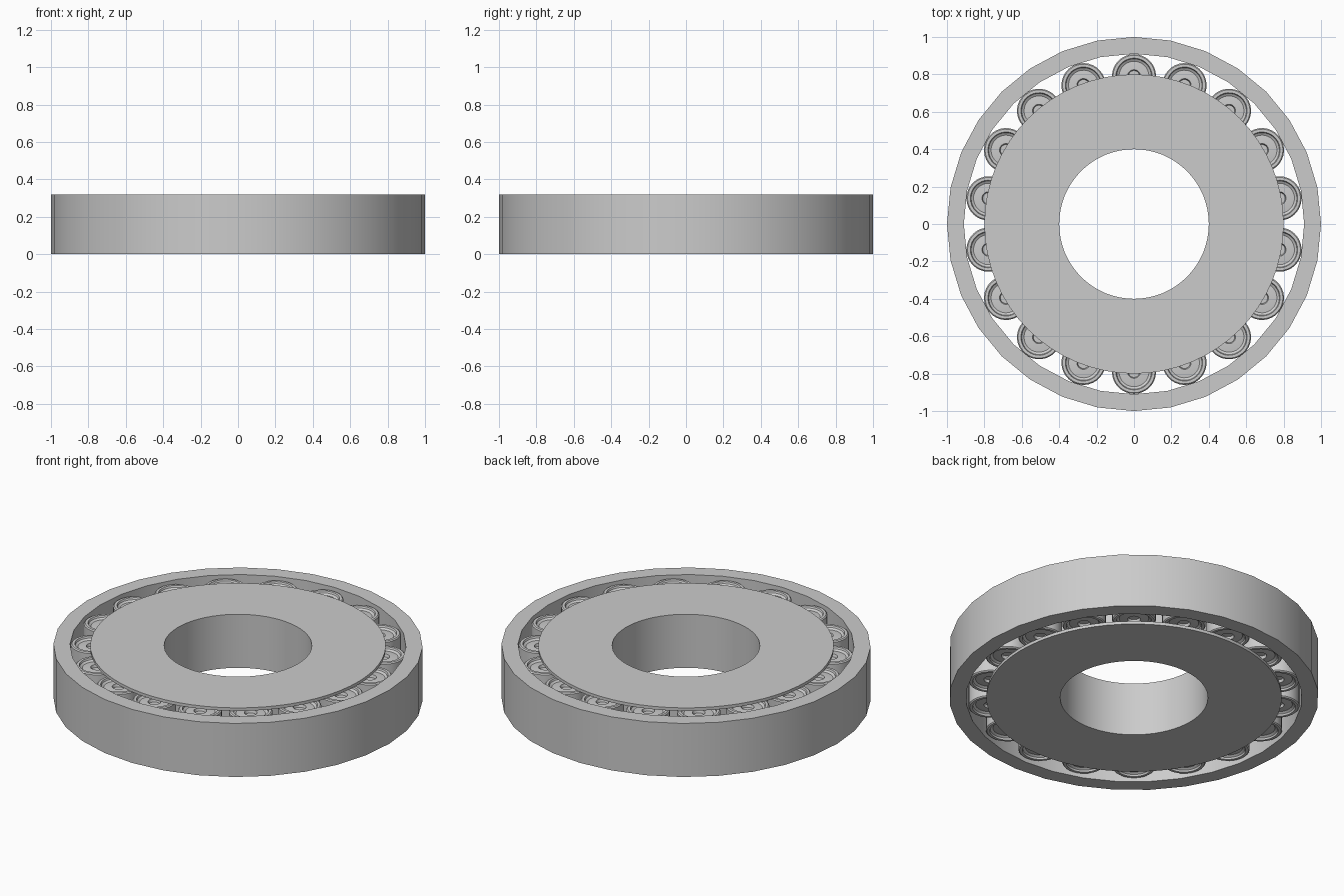
import bpy
import math

cube = bpy.data.objects.get("Cube")
if cube:
    bpy.data.objects.remove(cube)

HEIGHT = 0.32
ROLLERS = 18
ROLLER_ORBIT = 0.79

steel = bpy.data.materials.new("grey_steel")
steel.use_nodes = True
steel.diffuse_color = (0.6, 0.6, 0.6, 1)
steel.node_tree.nodes["Principled BSDF"].inputs["Base Color"].default_value = (0.6, 0.6, 0.6, 1)


def lathe(name, profile, sides):
    """Revolve a closed (radius, z) profile around z; radius 0 makes a pole."""
    verts, rings, faces = [], [], []
    for r, z in profile:
        count = sides if r > 0 else 1
        rings.append([len(verts) + i for i in range(count)])
        for i in range(count):
            a = math.tau * i / sides
            verts.append((r * math.cos(a), r * math.sin(a), z))
    for k, low in enumerate(rings):
        high = rings[(k + 1) % len(rings)]
        if len(low) == len(high) == 1:
            continue
        for i in range(sides):
            j = (i + 1) % sides
            quad = [low[i % len(low)], low[j % len(low)],
                    high[j % len(high)], high[i % len(high)]]
            faces.append(list(dict.fromkeys(quad)))
    mesh = bpy.data.meshes.new(name)
    mesh.from_pydata(verts, [], faces)
    mesh.materials.append(steel)
    obj = bpy.data.objects.new(name, mesh)
    bpy.context.collection.objects.link(obj)
    bpy.ops.object.select_all(action="DESELECT")
    obj.select_set(True)
    bpy.context.view_layer.objects.active = obj
    bpy.ops.object.shade_smooth_by_angle(angle=math.radians(30))
    return obj


def mirrored(lower):
    """Complete a lower half profile with its reflection about mid height."""
    return lower + [(r, HEIGHT - z) for r, z in reversed(lower)]


# Outer ring
lathe("outer_ring", mirrored([(0.91, 0), (1.0, 0)]), 32)

# Inner ring: bore, thin flanges and the recessed track
lathe("inner_ring", mirrored([(0.40, 0), (0.80, 0), (0.80, 0.018), (0.672, 0.018)]), 64)

# Rollers with a raised rim, dished ends and a small centre hole
end = [(0, 0.05), (0.03, 0.05), (0.035, 0.034), (0.045, 0.034), (0.08, 0.038),
       (0.093, 0.03), (0.097, 0.02), (0.112, 0.02), (0.118, 0.026)]
roller = lathe("roller_1", mirrored(end), 32)
for i in range(ROLLERS):
    part = roller if i == 0 else roller.copy()
    if i:
        part.name = f"roller_{i + 1}"
        bpy.context.collection.objects.link(part)
    angle = math.pi / 2 + math.tau * i / ROLLERS
    part.location = (ROLLER_ORBIT * math.cos(angle), ROLLER_ORBIT * math.sin(angle), 0)
    part.rotation_euler.z = angle
